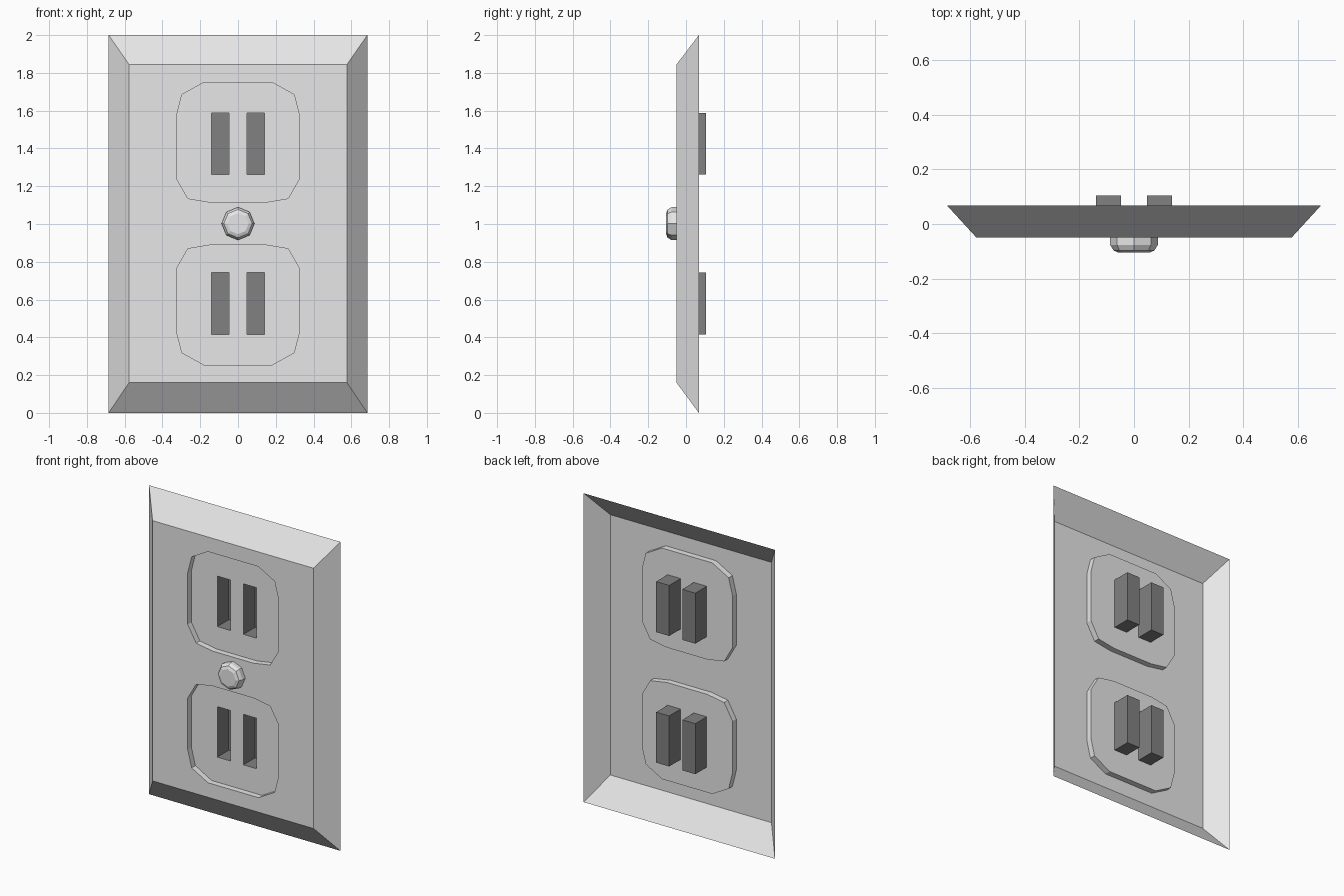
import bpy, bmesh, math

if "Cube" in bpy.data.objects:
    bpy.data.objects.remove(bpy.data.objects["Cube"])

FRONT, FLOOR, RIM, BACK = -0.05, -0.012, 0.068, 0.105
MID = 1.002


def material(name, v):
    m = bpy.data.materials.new(name)
    m.diffuse_color = (v, v, v, 1)
    m.use_nodes = True
    m.node_tree.nodes["Principled BSDF"].inputs["Base Color"].default_value = m.diffuse_color
    return m


plate_mat = material("light grey plastic", 0.8)
slot_mat = material("dark grey slot", 0.22)


def ring(bm, pts, y):
    return [bm.verts.new((x, y, z)) for x, z in pts]


def edges(bm, vs):
    out = []
    for a, b in zip(vs, vs[1:] + vs[:1]):
        out.append(bm.edges.get((a, b)) or bm.edges.new((a, b)))
    return out


def bridge(bm, a, b):
    n = len(a)
    for i in range(n):
        j = (i + 1) % n
        bm.faces.new((a[i], a[j], b[j], b[i]))


def fill(bm, *loops):
    es = [e for l in loops for e in edges(bm, l)]
    bmesh.ops.triangle_fill(bm, edges=es, use_beauty=True, normal=(0, -1, 0))


def finish(bm, name, mat):
    # consistent normals, with the flat faces looking to the front
    bmesh.ops.recalc_face_normals(bm, faces=bm.faces[:])
    if sum(f.normal.y * f.calc_area() for f in bm.faces) > 0:
        bmesh.ops.reverse_faces(bm, faces=bm.faces[:])
    me = bpy.data.meshes.new(name)
    bm.to_mesh(me)
    bm.free()
    me.materials.append(mat)
    ob = bpy.data.objects.new(name, me)
    bpy.context.collection.objects.link(ob)


def rect(x0, x1, z0, z1):
    return [(x0, z0), (x1, z0), (x1, z1), (x0, z1)]


# Outlines of the upper socket; the lower one is its mirror image
half = [(0.145, 1.115), (0.265, 1.135), (0.325, 1.24),
        (0.325, 1.575), (0.297, 1.685), (0.18, 1.75)]
socket = half + [(-x, z) for x, z in reversed(half)]
slots = [rect(-0.14, -0.047, 1.261, 1.588), rect(0.047, 0.14, 1.261, 1.588)]


def lower(pts):
    return [(x, 2 * MID - z) for x, z in pts]


# Hollow bevelled cover plate with two recessed sockets
bm = bmesh.new()
rim = ring(bm, rect(-0.685, 0.685, 0, 2), RIM)
face = ring(bm, rect(-0.577, 0.577, 0.16, 1.845), FRONT)
bridge(bm, rim, face)
mouths = []
for place in (list, lower):
    mouth = ring(bm, place(socket), FRONT)
    floor = ring(bm, place(socket), FLOOR)
    bridge(bm, mouth, floor)
    mouths.append(mouth)
    fill(bm, floor, *[ring(bm, place(s), FLOOR) for s in slots])
fill(bm, face, *mouths)
finish(bm, "cover_plate", plate_mat)

# Dark slot boxes, open at the front
for label, place in (("upper", list), ("lower", lower)):
    for side, s in zip(("left", "right"), slots):
        bm = bmesh.new()
        a, b = ring(bm, place(s), FLOOR), ring(bm, place(s), BACK)
        bridge(bm, a, b)
        bm.faces.new(b)
        finish(bm, f"{label}_{side}_slot", slot_mat)

# Eight-sided rounded screw head
bm = bmesh.new()
prev = None
for r, y in ((0.087, FRONT), (0.087, -0.077), (0.075, -0.097), (0.056, -0.105)):
    cur = ring(bm, [(r * math.cos(i * math.pi / 4), MID + r * math.sin(i * math.pi / 4))
                    for i in range(8)], y)
    if prev:
        bridge(bm, prev, cur)
    prev = cur
bm.faces.new(prev)
finish(bm, "screw_head", plate_mat)
